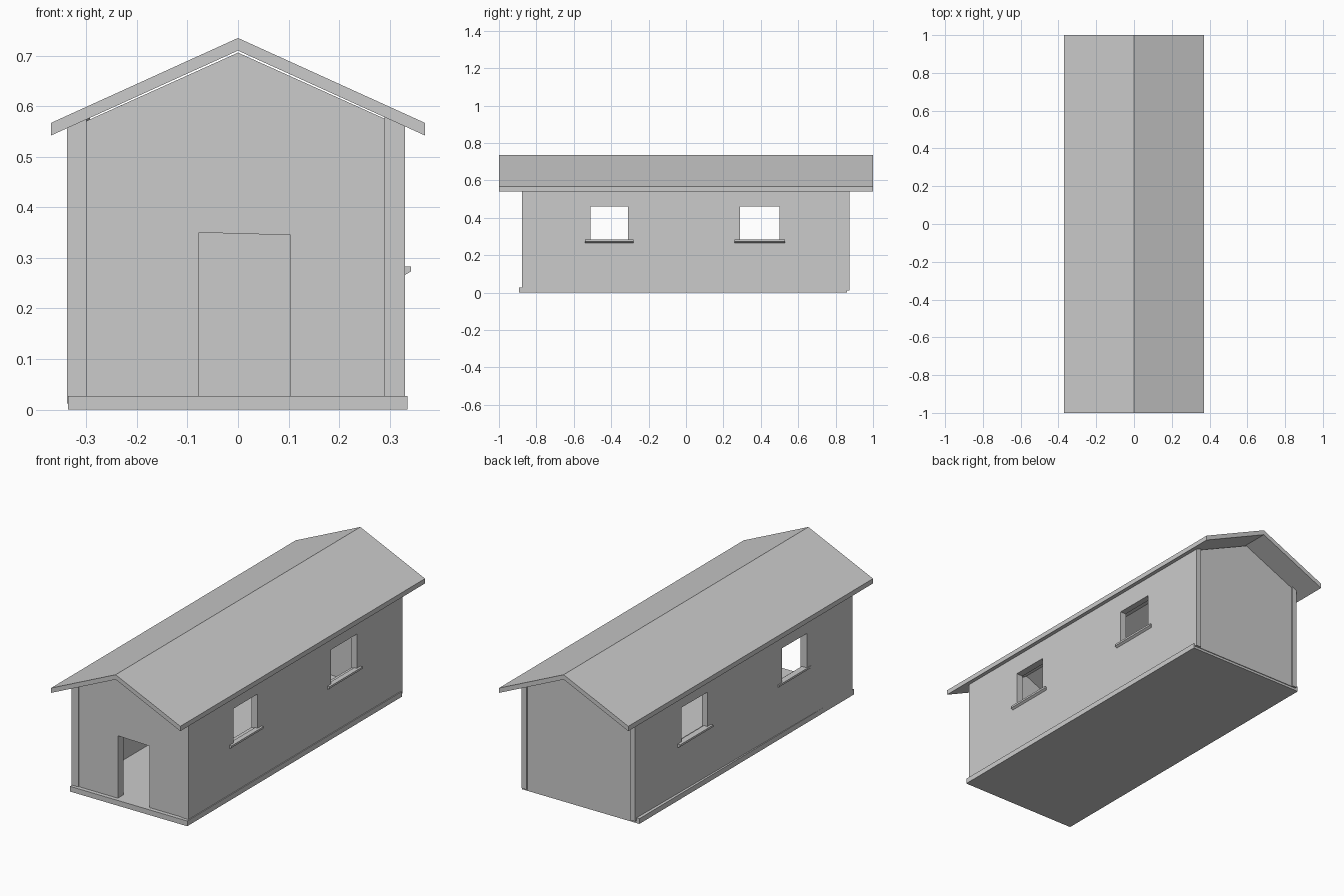
import bpy, bmesh

if "Cube" in bpy.data.objects:
    bpy.data.objects.remove(bpy.data.objects["Cube"])

def prism(name, a, b):
    """Solid between two matching loops of 3D points."""
    bm = bmesh.new()
    va = [bm.verts.new(p) for p in a]
    vb = [bm.verts.new(p) for p in b]
    n = len(va)
    bm.faces.new(va)
    bm.faces.new(vb[::-1])
    for i in range(n):
        j = (i + 1) % n
        bm.faces.new((va[j], va[i], vb[i], vb[j]))
    bmesh.ops.recalc_face_normals(bm, faces=bm.faces)
    me = bpy.data.meshes.new(name)
    bm.to_mesh(me)
    bm.free()
    ob = bpy.data.objects.new(name, me)
    bpy.context.collection.objects.link(ob)
    return ob

def extrude_y(name, profile, y0, y1):
    return prism(name, [(x, y0, z) for x, z in profile], [(x, y1, z) for x, z in profile])

def box(name, x0, x1, y0, y1, z0, z1):
    return extrude_y(name, [(x0, z0), (x1, z0), (x1, z1), (x0, z1)], y0, y1)

def under_roof(x):
    return 0.707 - abs(x) * 0.168 / 0.37

BASE = 0.012
windows = [(-0.51, -0.31), (0.29, 0.50)]

# floor slab
box("floor_slab", -0.336, 0.335, -0.893, 0.861, 0, 0.027)

# gabled roof
extrude_y("roof", [(-0.37, 0.542), (0, 0.71), (0.37, 0.542), (0.37, 0.567),
                   (0, 0.735), (-0.37, 0.567)], -1, 1)

# gable end walls, the front one with a doorway
extrude_y("front_wall", [(-0.30, BASE), (-0.077, BASE), (-0.077, 0.35), (0.104, 0.345),
                         (0.104, BASE), (0.29, BASE), (0.29, under_roof(0.29)),
                         (0, 0.706), (-0.30, under_roof(0.30))], -0.872, -0.825)
extrude_y("back_wall", [(-0.295, BASE), (0.30, BASE), (0.30, under_roof(0.30)),
                        (0, 0.706), (-0.295, under_roof(0.295))], 0.82, 0.865)

def wall_section(outer, inner, y):
    return [(outer, y, BASE), (inner, y, BASE), (inner, y, under_roof(inner) + 0.003),
            (outer, y, under_roof(outer) + 0.003)]

# long side walls with window openings; the left one is slightly skewed
right = prism("right_wall", wall_section(0.33, 0.29, -0.876), wall_section(0.33, 0.30, 0.874))
left = prism("left_wall", wall_section(-0.338, -0.30, -0.876), wall_section(-0.319, -0.293, 0.872))
for i, (y0, y1) in enumerate(windows):
    cutter = box("window_cutter_%d" % i, -0.5, 0.5, y0, y1, 0.278, 0.46)
    cutter.hide_render = True
    cutter.hide_viewport = True
    for wall in (right, left):
        mod = wall.modifiers.new("window", 'BOOLEAN')
        mod.operation = 'DIFFERENCE'
        mod.solver = 'EXACT'
        mod.object = cutter

# window sills with a bevelled underside
for side, s, inner, outer in (("right", 1, 0.315, 0.342), ("left", -1, 0.305, 0.338)):
    for i, (y0, y1) in enumerate(windows):
        extrude_y("%s_sill_%d" % (side, i),
                  [(s * inner, 0.266), (s * (outer - 0.012), 0.266), (s * outer, 0.273),
                   (s * outer, 0.283), (s * inner, 0.283)], y0 - 0.03, y1 + 0.03)
